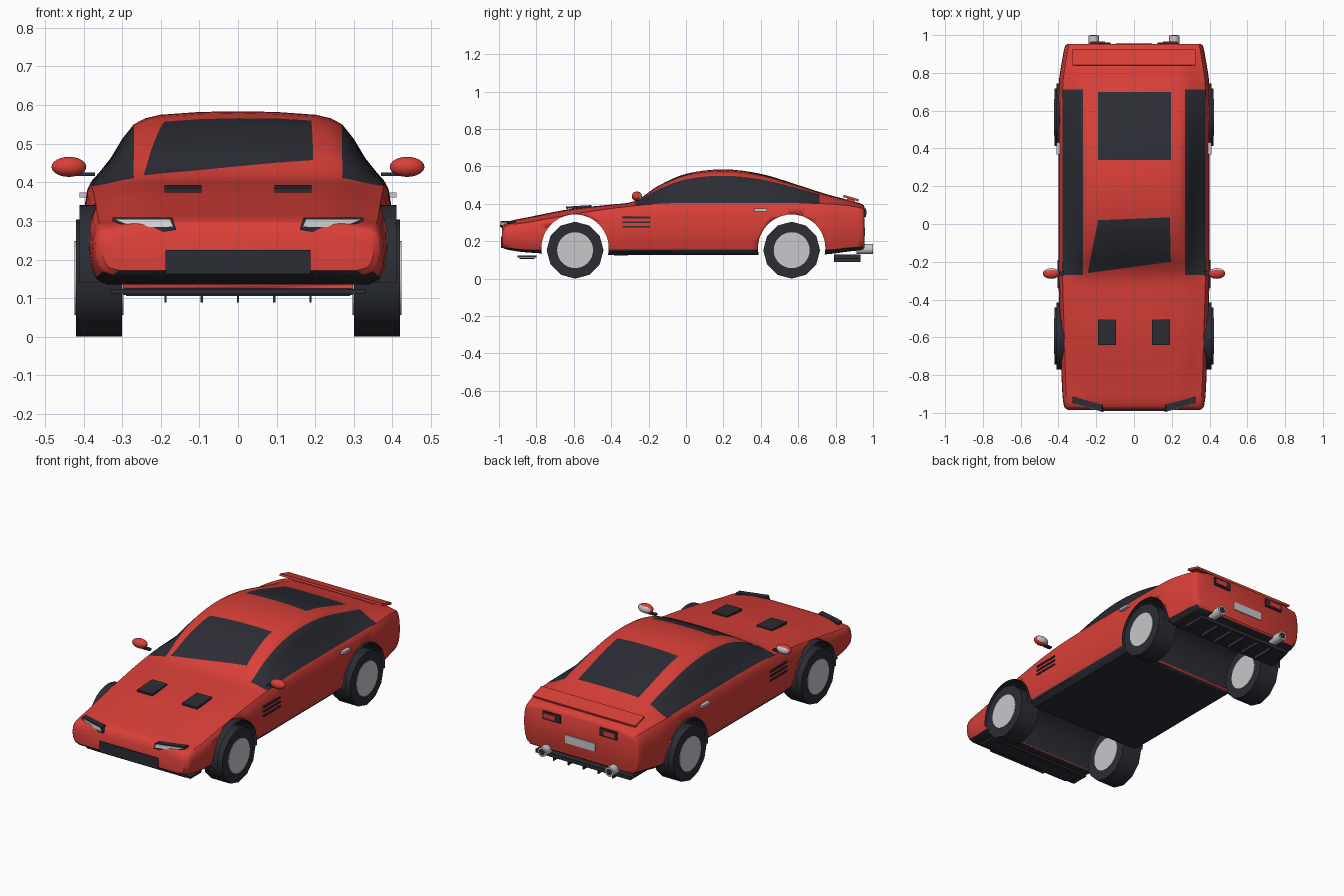
import bpy, bmesh, math
from mathutils import Vector, Matrix

if "Cube" in bpy.data.objects:
    bpy.data.objects.remove(bpy.data.objects["Cube"], do_unlink=True)


def material(name, r, g, b):
    m = bpy.data.materials.new(name)
    m.use_nodes = True
    m.diffuse_color = (r, g, b, 1)
    m.node_tree.nodes["Principled BSDF"].inputs["Base Color"].default_value = (r, g, b, 1)
    return m


RED = material("red paint", 0.7, 0.05, 0.04)
DARK = material("dark trim", 0.025, 0.026, 0.035)
SILVER = material("silver", 0.58, 0.58, 0.6)
LAMP = material("pale lamp", 0.75, 0.75, 0.75)
SIDES = (("left", 1), ("right", -1))


def finish(name, bm, mats, smooth=True):
    bmesh.ops.recalc_face_normals(bm, faces=bm.faces)
    me = bpy.data.meshes.new(name)
    bm.to_mesh(me)
    bm.free()
    for m in mats:
        me.materials.append(m)
    ob = bpy.data.objects.new(name, me)
    bpy.context.collection.objects.link(ob)
    bpy.ops.object.select_all(action="DESELECT")
    ob.select_set(True)
    bpy.context.view_layer.objects.active = ob
    if smooth:
        bpy.ops.object.shade_smooth_by_angle(angle=math.radians(35))
    return ob


def box(name, centre, size, mat, tilt=0):
    bm = bmesh.new()
    bmesh.ops.create_cube(bm, size=1)
    bm.transform(Matrix.Translation(centre) @ Matrix.Rotation(tilt, 4, "X") @ Matrix.Diagonal((*size, 1)))
    return finish(name, bm, [mat], False)


def cylinder(name, centre, radius, length, axis, sides, mat, caps=True):
    bm = bmesh.new()
    bmesh.ops.create_cone(bm, cap_ends=caps, segments=sides, radius1=radius, radius2=radius, depth=length)
    turn = Matrix.Rotation(math.pi / 2, 4, "Y" if axis == "X" else "X")
    bm.transform(Matrix.Translation(centre) @ turn)
    return finish(name, bm, [mat])


def prism(name, outline, place, depth, mat):
    # outline in x/z, extruded backwards along y
    bm = bmesh.new()
    face = bm.faces.new([bm.verts.new(place(x, z)) for x, z in outline])
    new = bmesh.ops.extrude_face_region(bm, geom=[face])["geom"]
    bmesh.ops.translate(bm, vec=(0, depth, 0), verts=[v for v in new if isinstance(v, bmesh.types.BMVert)])
    return finish(name, bm, [mat], False)


# Body stations: y, half width, underside, shoulder height, top height
STATIONS = [
    (-.985, .35, .172, .25, .272), (-.968, .37, .158, .28, .299), (-.85, .382, .14, .30, .327),
    (-.6, .39, .128, .345, .375), (-.4, .397, .125, .375, .396), (-.27, .4, .125, .39, .416),
    (-.15, .4, .125, .4, .495), (0, .4, .125, .405, .56), (.2, .4, .125, .405, .584),
    (.4, .4, .125, .405, .56), (.6, .4, .125, .403, .5), (.75, .398, .13, .4, .452),
    (.87, .38, .145, .39, .42), (.945, .364, .155, .375, .397), (.954, .35, .165, .365, .385)]
# Half section: lower part scales underside to shoulder, upper part shoulder to top
LOWER = [(0, 0), (.5, 0), (.88, 0), (.95, .08), (.985, .25), (1, .5), (.995, .75), (.975, .92), (.945, 1)]
UPPER = [(.9, .11), (.825, .32), (.75, .6), (.675, .81), (.6, .9), (.5, .95), (.25, .99), (0, 1)]
STEPS = 4


def smooth_stations():
    pts = [Vector(s) for s in STATIONS]
    for i in range(len(pts) - 1):
        a, b = pts[i], pts[i + 1]
        before, after = pts[max(i - 1, 0)], pts[min(i + 2, len(pts) - 1)]
        span = b[0] - a[0]
        ma = (b - before) * (span / (b[0] - before[0]))
        mb = (after - a) * (span / (after[0] - a[0]))
        for k in range(STEPS):
            t = k / STEPS
            yield (a * (2*t**3 - 3*t*t + 1) + ma * (t**3 - 2*t*t + t)
                   + b * (3*t*t - 2*t**3) + mb * (t**3 - t*t))
    yield pts[-1]


def section(s):
    y, w, low, belt, top = s
    half = [(w * x, y, low + (belt - low) * z) for x, z in LOWER]
    half += [(w * x, y, belt + (top - belt) * z) for x, z in UPPER]
    return half + [(-x, y, z) for x, y, z in half[-2:0:-1]]


def cut(bm, faces, point, normal):
    geom = set(faces)
    for f in faces:
        geom.update(f.edges, f.verts)
    bmesh.ops.bisect_plane(bm, geom=list(geom), dist=1e-5, plane_co=point, plane_no=normal)


def paint_glass(bm, outline):
    # trim the roof skin along a top-view outline, then colour the inside
    edges = [(Vector((*a, 0)), Vector((*b, 0))) for a, b in zip(outline, outline[1:] + outline[:1])]
    walls = [(a, Vector((b - a).yx).to_3d()) for a, b in edges]
    for a, n in walls:
        n.x *= -1
    for a, n in walls:
        skin = [f for f in bm.faces if f.normal.z > .3 and f.calc_center_median().z > .4]
        cut(bm, skin, a, n)
    for f in bm.faces:
        c = f.calc_center_median()
        if c.z > .4 and all((c - a).dot(n) > 0 for a, n in walls):
            f.material_index = 1


# Body shell
bm = bmesh.new()
rings = [[bm.verts.new(p) for p in section(s)] for s in smooth_stations()]
count = len(rings[0])
first, last = len(LOWER) - 1, len(LOWER) + 3
for a, b in zip(rings, rings[1:]):
    for i in range(count):
        j = (i + 1) % count
        f = bm.faces.new((a[i], a[j], b[j], b[i]))
        mirrored = min(i, count - 1 - i)
        if first <= mirrored < last and -.26 < f.calc_center_median().y < .73:
            f.material_index = 1      # side windows
bm.faces.new(rings[0])
bm.faces.new(rings[-1])
bmesh.ops.recalc_face_normals(bm, faces=bm.faces)
paint_glass(bm, [(-.19, .02), (-.245, -.26), (.195, -.2), (.19, .035)][::1])
paint_glass(bm, [(-.19, .7), (-.19, .34), (.195, .34), (.195, .7)])
cut(bm, list(bm.faces), (0, 0, .157), (0, 0, 1))
bm.normal_update()
for f in bm.faces:
    if f.calc_center_median().z < .157 or f.normal.z < -.7:
        f.material_index = 1          # sills and floor
body = finish("body", bm, [RED, DARK])

# Wheel arches, liners and wheels
for place, y in (("front", -.593), ("rear", .565)):
    cutter = cylinder(place + "_arch_cutter", (0, y, .163), .18, 1.2, "X", 48, RED)
    cutter.hide_render = True
    mod = body.modifiers.new("arch", "BOOLEAN")
    mod.operation, mod.solver, mod.object = "DIFFERENCE", "EXACT", cutter
    bpy.context.view_layer.objects.active = body
    bpy.ops.object.modifier_apply(modifier=mod.name)
    bpy.data.objects.remove(cutter, do_unlink=True)

    liner = cylinder(place + "_arch_liner", (0, y, .163), .1785, .82, "X", 48, DARK, caps=False)
    bm = bmesh.new()
    bm.from_mesh(liner.data)
    low = [f for f in bm.faces if f.calc_center_median().z < .13]
    bmesh.ops.delete(bm, geom=low, context="FACES")
    bm.to_mesh(liner.data)
    bm.free()

    for side, s in SIDES:
        cylinder(f"{place}_{side}_tyre", (s * .36, y, .152), .152, .12, "X", 12, DARK)
        cylinder(f"{place}_{side}_hub", (s * .36, y, .152), .096, .126, "X", 32, SILVER)

# Nose: grille and splitter
box("grille", (0, -.97, .194), (.375, .04, .062), DARK)
box("splitter", (0, -.85, .118), (.66, .1, .012), DARK)
box("floor_tray", (0, -.85, .108), (.58, .08, .006), DARK)

for side, s in SIDES:
    # Headlamps swept back towards the corners
    def swept(offset):
        return lambda x, z: (s * x, -.997 + offset + (x - .16) * .28, z)
    prism(side + "_headlamp_frame", [(.16, .277), (.17, .309), (.325, .309), (.325, .298), (.215, .267)],
          swept(.003), .035, DARK)
    prism(side + "_headlamp", [(.168, .285), (.177, .304), (.318, .304), (.29, .292), (.25, .284)],
          swept(0), .005, LAMP)
    # Bonnet vents, side gills and door handles
    box(side + "_bonnet_vent", (s * .142, -.573, .383), (.096, .135, .012), DARK, .06)
    for k in range(3):
        box(f"{side}_gill_{k + 1}", (s * .397, -.265, .277 + k * .025), (.014, .15, .009), DARK)
    box(side + "_door_handle", (s * .4, .4, .367), (.022, .065, .014), SILVER)

    # Mirrors with a glass face turned to the rear
    bm = bmesh.new()
    bmesh.ops.create_uvsphere(bm, u_segments=24, v_segments=12, radius=1)
    bm.transform(Matrix.Translation((s * .438, -.262, .44)) @ Matrix.Diagonal((.045, .028, .026, 1)))
    bm.normal_update()
    for f in bm.faces:
        f.material_index = int(f.normal.y > .6)
    finish(side + "_mirror", bm, [RED, SILVER])
    box(side + "_mirror_stalk", (s * .395, -.262, .421), (.05, .02, .01), DARK)

    # Tail lamps and exhausts
    box(side + "_tail_lamp_frame", (s * .18, .95, .352), (.11, .024, .046), DARK)
    box(side + "_tail_lamp", (s * .19, .962, .352), (.075, .006, .026), RED)
    cylinder(side + "_exhaust", (s * .213, .955, .158), .027, .088, "Y", 20, SILVER)
    cylinder(side + "_exhaust_bore", (s * .213, .998, .158), .018, .004, "Y", 20, DARK)

# Tail: spoiler, number plate and diffuser
box("spoiler", (0, .882, .43), (.65, .086, .012), RED, -.28)
box("spoiler_foot", (0, .88, .415), (.5, .04, .02), RED, -.28)
box("plate", (0, .954, .25), (.19, .008, .046), SILVER)
box("diffuser", (0, .862, .118), (.6, .14, .02), DARK)
for k in range(5):
    box(f"diffuser_fin_{k + 1}", ((k - 2) * .094, .862, .106), (.006, .14, .034), DARK)
